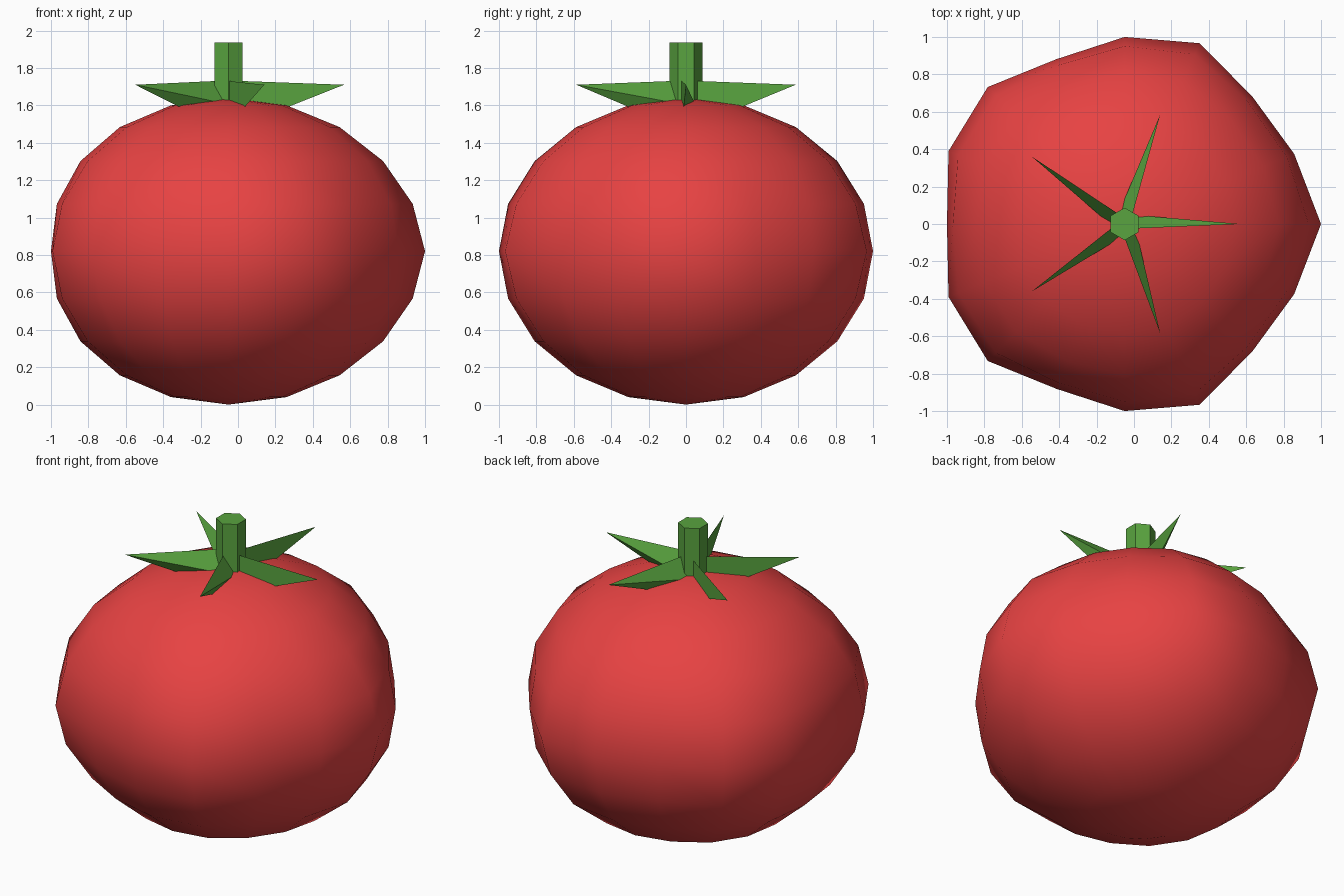
import bpy
import bmesh
from math import sin, cos, radians, atan2
from mathutils import Matrix, Vector

cube = bpy.data.objects.get("Cube")
if cube:
    bpy.data.objects.remove(cube)

AXIS_X = -0.05      # the fruit's vertical axis
HALF_HEIGHT = 0.82


def make_material(name, rgb):
    mat = bpy.data.materials.new(name)
    mat.use_nodes = True
    colour = (*rgb, 1.0)
    mat.diffuse_color = colour
    bsdf = next(n for n in mat.node_tree.nodes if n.type == 'BSDF_PRINCIPLED')
    bsdf.inputs["Base Color"].default_value = colour
    return mat


def add_object(name, bm, mat, smooth=False):
    bmesh.ops.recalc_face_normals(bm, faces=bm.faces)
    for face in bm.faces:
        face.smooth = smooth
    mesh = bpy.data.meshes.new(name)
    bm.to_mesh(mesh)
    bm.free()
    mesh.materials.append(mat)
    obj = bpy.data.objects.new(name, mesh)
    bpy.context.collection.objects.link(obj)
    return obj


red = make_material("ripe red", (0.8, 0.055, 0.055))
green = make_material("leaf green", (0.1, 0.37, 0.05))

# Fruit: squashed sphere with five soft lobes, strongest at the equator
bm = bmesh.new()
bmesh.ops.create_uvsphere(bm, u_segments=16, v_segments=10, radius=1.0)
for v in bm.verts:
    x, y, z = v.co
    lobe = 1 + 0.05 * cos(5 * atan2(y, x)) * (1 - abs(z))
    v.co = (AXIS_X + x * lobe, y * lobe, HALF_HEIGHT * (1 + z))
add_object("fruit", bm, red, smooth=True)

# Stem: hexagonal post with corners towards front and back
bm = bmesh.new()
bmesh.ops.create_cone(bm, cap_ends=True, segments=6, radius1=0.087,
                      radius2=0.087, depth=0.335)
turn = 0 if max(v.co.y for v in bm.verts) > 0.08 else radians(30)
bm.transform(Matrix.Translation((AXIS_X, 0, 1.7675)) @ Matrix.Rotation(turn, 4, 'Z'))
add_object("stem", bm, green)

# Sepals: thin three-sided spikes, tips lifted, fanned around the stem
LENGTH, REACH, TIP_Z = 0.6, 0.617, 1.71
for i in range(5):
    bm = bmesh.new()
    tip = bm.verts.new((REACH, 0, TIP_Z))
    centre = Vector((REACH - LENGTH, 0, TIP_Z - 0.18 * LENGTH))
    base = []
    for k in range(3):
        a = radians(120 * k)
        base.append(bm.verts.new(centre + Vector((0, 0.051 * cos(a), 0.15 * sin(a)))))
    bm.faces.new(base)
    for k in range(3):
        bm.faces.new((base[k], base[(k + 1) % 3], tip))
    bm.transform(Matrix.Translation((AXIS_X, 0, 0)) @ Matrix.Rotation(radians(72 * i), 4, 'Z'))
    add_object(f"sepal_{i + 1}", bm, green)
